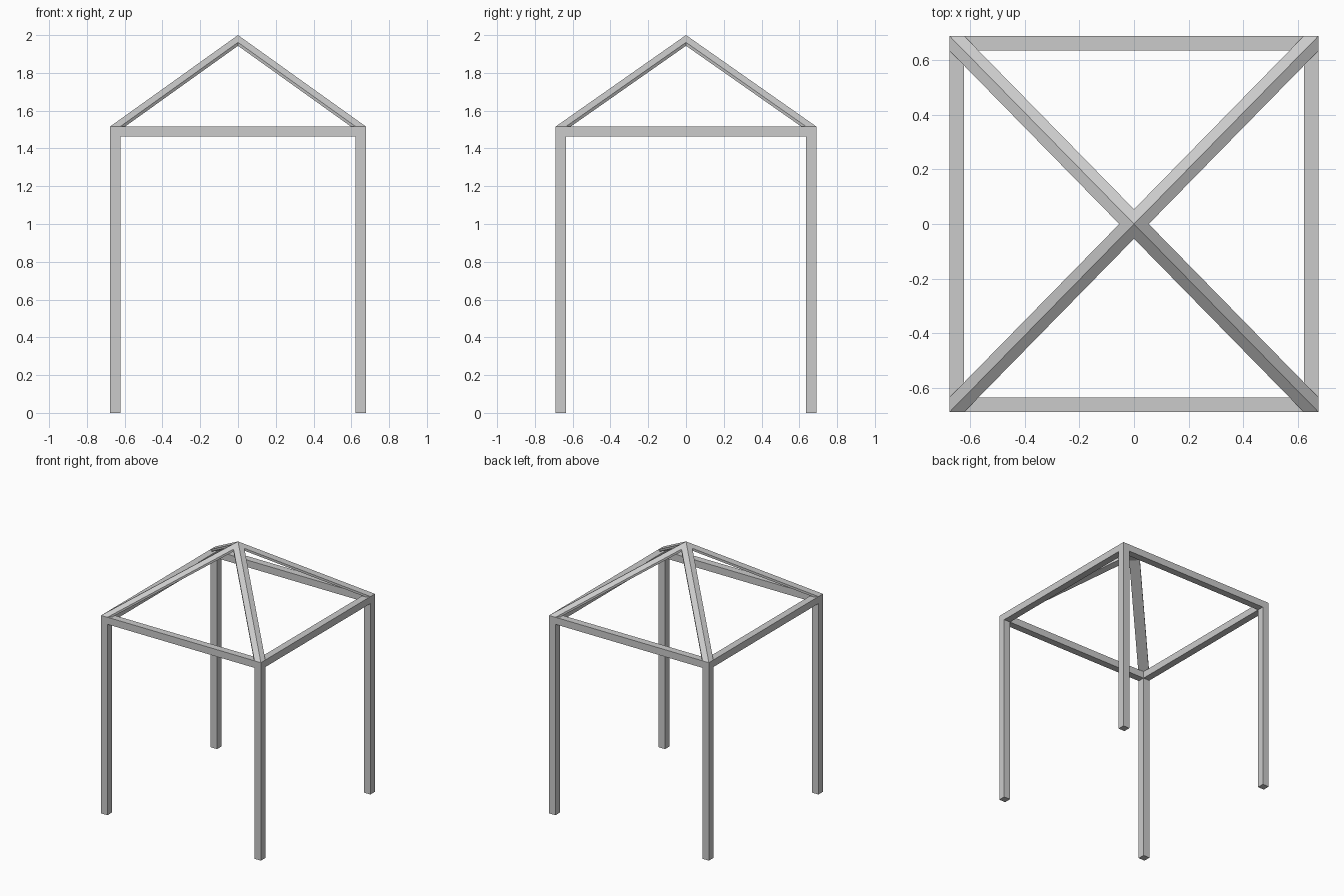
import bpy, bmesh
from mathutils import Vector

if "Cube" in bpy.data.objects:
    bpy.data.objects.remove(bpy.data.objects["Cube"])

HX, HY = 0.677, 0.69      # half footprint
W = 0.054                 # timber width
EAVE, APEX = 1.516, 2.0   # top of frame, top of roof
LOW = EAVE - W
DROP = 0.018              # height of the rafter sides


def make_object(name, verts, faces):
    mesh = bpy.data.meshes.new(name)
    bm = bmesh.new()
    vs = [bm.verts.new(v) for v in verts]
    for f in faces:
        bm.faces.new([vs[i] for i in f])
    bmesh.ops.recalc_face_normals(bm, faces=bm.faces)
    bm.to_mesh(mesh)
    bm.free()
    obj = bpy.data.objects.new(name, mesh)
    bpy.context.collection.objects.link(obj)
    return obj


def loft(name, a, b):
    """Closed prism between two matching cross-sections."""
    n = len(a)
    sides = [(i, (i + 1) % n, n + (i + 1) % n, n + i) for i in range(n)]
    return make_object(name, a + b, sides + [tuple(range(n)), tuple(range(n, 2 * n))])


def box(name, x0, x1, y0, y1, z0, z1):
    ring = [(x0, y0), (x1, y0), (x1, y1), (x0, y1)]
    return loft(name, [Vector((x, y, z0)) for x, y in ring],
                [Vector((x, y, z1)) for x, y in ring])


for sx, side in ((-1, "left"), (1, "right")):
    # Side beam, fitted between the front and back beams
    box(side + "_beam", sx * HX, sx * (HX - W), -HY + W, HY - W, LOW, EAVE)
    for sy, end in ((-1, "front"), (1, "back")):
        # Corner post
        box(f"{end}_{side}_post", sx * HX, sx * (HX - W),
            sy * HY, sy * (HY - W), 0, LOW)

        # Hip rafter: ridged top, short upright sides, flat underside
        k = (APEX - EAVE) / HX
        eave = [(HX, HY, EAVE), (HX - W, HY, EAVE), (HX - W, HY, EAVE - DROP),
                (HX, HY - W, EAVE - DROP), (HX, HY - W, EAVE)]
        zt = APEX - W * k
        top = [(0, 0, APEX), (0, W, zt), (0, W, zt - DROP),
               (W, 0, zt - DROP), (W, 0, zt)]
        loft(f"{end}_{side}_rafter",
             [Vector((sx * x, sy * y, z)) for x, y, z in eave],
             [Vector((sx * x, sy * y, z)) for x, y, z in top])

# Front and back beams, full width
for sy, end in ((-1, "front"), (1, "back")):
    box(end + "_beam", -HX, HX, sy * HY, sy * (HY - W), LOW, EAVE)

# Small plate closing the underside where the rafters meet
zt = APEX - W * (APEX - EAVE) / HX - DROP
ring = [(W, 0), (0, W), (-W, 0), (0, -W)]
loft("apex_plate", [Vector((x, y, zt)) for x, y in ring],
     [Vector((x, y, zt + 0.01)) for x, y in ring])
